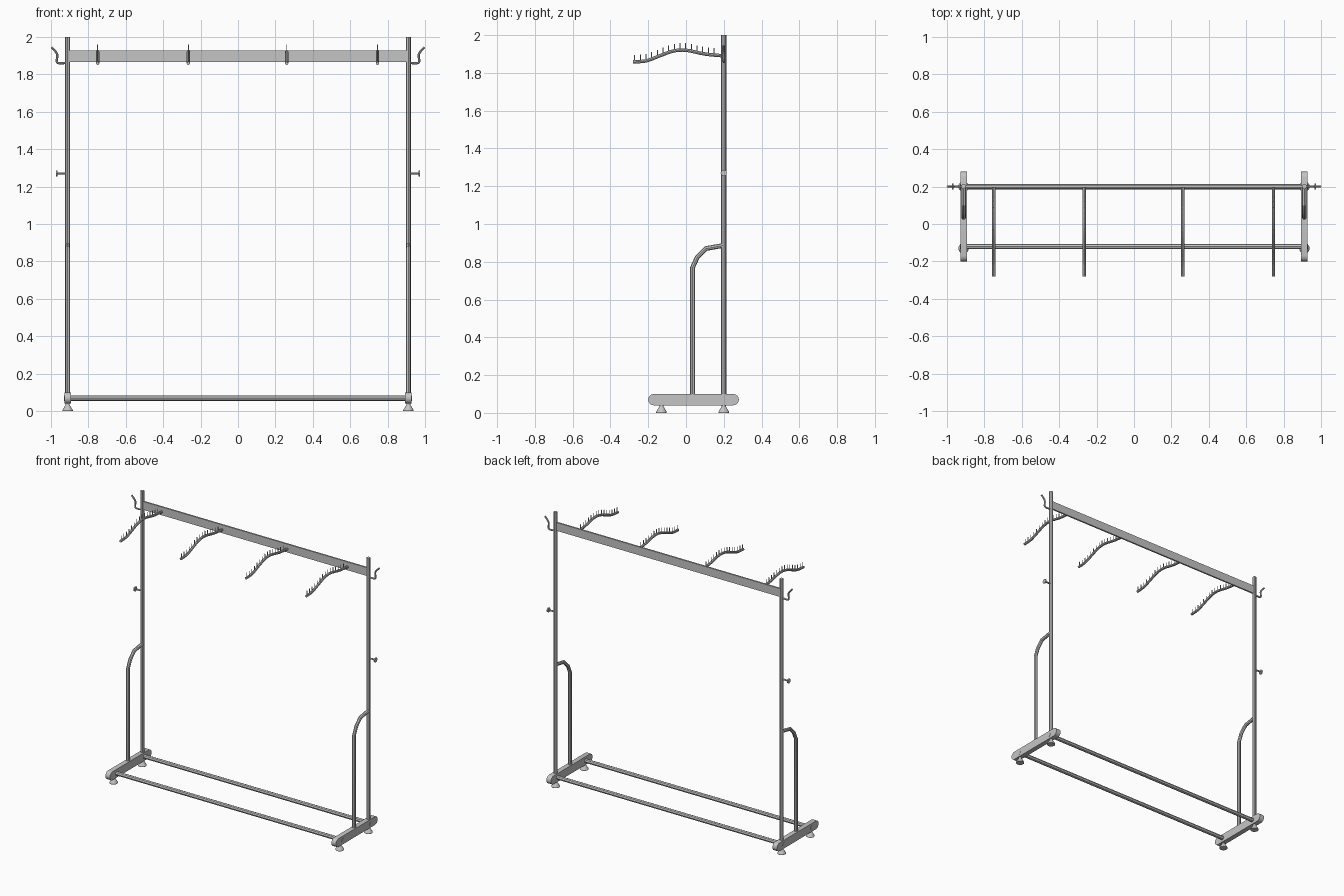
import bpy, bmesh, math
from mathutils import Vector

if "Cube" in bpy.data.objects:
    bpy.data.objects.remove(bpy.data.objects["Cube"], do_unlink=True)

steel = bpy.data.materials.new("steel_grey")
steel.use_nodes = True
GREY = (0.56, 0.56, 0.56, 1)
steel.diffuse_color = GREY
steel.node_tree.nodes["Principled BSDF"].inputs["Base Color"].default_value = GREY

POST_X, POST_Y = 0.91, 0.2


def finish(name, bm):
    bmesh.ops.recalc_face_normals(bm, faces=bm.faces)
    mesh = bpy.data.meshes.new(name)
    bm.to_mesh(mesh)
    bm.free()
    mesh.materials.append(steel)
    obj = bpy.data.objects.new(name, mesh)
    bpy.context.collection.objects.link(obj)
    bpy.ops.object.select_all(action='DESELECT')
    obj.select_set(True)
    bpy.context.view_layer.objects.active = obj
    bpy.ops.object.shade_smooth_by_angle(angle=math.radians(30))
    return obj


def add_rod(bm, a, b, r1, r2=None, sides=8):
    """Cylinder or cone between two points."""
    a, b = Vector(a), Vector(b)
    d = b - a
    mat = d.to_track_quat('Z', 'Y').to_matrix().to_4x4()
    mat.translation = (a + b) / 2
    bmesh.ops.create_cone(bm, cap_ends=True, segments=sides, radius1=r1,
                          radius2=r1 if r2 is None else r2, depth=d.length, matrix=mat)


def add_tube(bm, pts, r, normal, sides=8):
    """Faceted tube along a flat path whose plane has the given normal."""
    pts, n = [Vector(p) for p in pts], Vector(normal)
    rings = []
    for i, p in enumerate(pts):
        before = (p - pts[i - 1]).normalized() if i else (pts[1] - p).normalized()
        after = (pts[i + 1] - p).normalized() if i < len(pts) - 1 else before
        t = (before + after).normalized()
        side = n.cross(t) / max(t.dot(before), 0.5)
        angles = [2 * math.pi * k / sides for k in range(sides)]
        rings.append([bm.verts.new(p + r * (math.cos(a) * n + math.sin(a) * side))
                      for a in angles])
    for low, high in zip(rings, rings[1:]):
        for k in range(sides):
            j = (k + 1) % sides
            bm.faces.new((low[k], low[j], high[j], high[k]))
    bm.faces.new(rings[0])
    bm.faces.new(rings[-1])


def rod(name, a, b, r):
    bm = bmesh.new()
    add_rod(bm, a, b, r)
    return finish(name, bm)


def smooth_path(pts, steps=4):
    """Catmull-Rom curve through the points."""
    pts = [Vector(p) for p in pts]
    ext = [2 * pts[0] - pts[1]] + pts + [2 * pts[-1] - pts[-2]]
    out = []
    for a, b, c, d in zip(ext, ext[1:], ext[2:], ext[3:]):
        for i in range(steps):
            t = i / steps
            out.append(0.5 * (2 * b + (c - a) * t + (2 * a - 5 * b + 4 * c - d) * t ** 2
                              + (3 * b - a - 3 * c + d) * t ** 3))
    return out + [pts[-1]]


for s, label in ((1, "left"), (-1, "right")):
    x = s * POST_X
    rod(label + "_post", (x, POST_Y, 0.09), (x, POST_Y, 2), 0.0135)

    # Foot beam with rounded ends
    bm = bmesh.new()
    outline = []
    for y, start in ((0.25, -90), (-0.17, 90)):
        for k in range(9):
            a = math.radians(start + k * 22.5)
            outline.append((y + 0.03 * math.cos(a), 0.07 + 0.03 * math.sin(a)))
    face = bm.faces.new([bm.verts.new((x - 0.018, y, z)) for y, z in outline])
    new = bmesh.ops.extrude_face_region(bm, geom=[face])["geom"]
    bmesh.ops.translate(bm, vec=(0.036, 0, 0),
                        verts=[v for v in new if isinstance(v, bmesh.types.BMVert)])
    finish(label + "_foot_beam", bm)

    # Levelling pads
    for y, place in ((-0.13, "front"), (POST_Y, "rear")):
        bm = bmesh.new()
        add_rod(bm, (x, y, 0), (x, y, 0.006), 0.028, sides=16)
        add_rod(bm, (x, y, 0.006), (x, y, 0.034), 0.028, 0.011, sides=16)
        add_rod(bm, (x, y, 0.03), (x, y, 0.05), 0.011, sides=16)
        finish(f"{label}_{place}_pad", bm)

    # Bent brace in front of the post
    bm = bmesh.new()
    brace = [(0.035, 0.09), (0.035, 0.77), (0.06, 0.825), (0.105, 0.87), (POST_Y, 0.887)]
    add_tube(bm, [(x, y, z) for y, z in brace], 0.0125, (1, 0, 0))
    finish(label + "_brace", bm)

    # Clamp knob
    bm = bmesh.new()
    add_rod(bm, (x, POST_Y, 1.27), (s * 0.965, POST_Y, 1.27), 0.006)
    add_rod(bm, (s * 0.963, POST_Y, 1.27), (s * 0.971, POST_Y, 1.27), 0.017)
    finish(label + "_knob", bm)

    # Side hook
    bm = bmesh.new()
    hook = [(0.91, 1.862), (0.95, 1.858), (0.968, 1.868), (0.966, 1.908), (0.996, 1.945)]
    add_tube(bm, smooth_path([(s * u, POST_Y, z) for u, z in hook]), 0.006, (0, 1, 0))
    finish(label + "_hook", bm)

# Lower rails
for name, y in (("front_rail", -0.12), ("rear_rail", POST_Y)):
    rod(name, (-0.93, y, 0.07), (0.93, y, 0.07), 0.0145)

# Thin flat top bar
bm = bmesh.new()
bmesh.ops.create_cube(bm, size=1)
bmesh.ops.scale(bm, vec=(2 * POST_X, 0.012, 0.06), verts=bm.verts)
bmesh.ops.translate(bm, vec=(0, POST_Y, 1.896), verts=bm.verts)
finish("top_bar", bm)

# Wavy display arms with upright pins
profile = [(0.2, 1.89), (0.1, 1.9), (0, 1.92), (-0.07, 1.915), (-0.14, 1.89),
           (-0.21, 1.864), (-0.28, 1.858)]
for i, x in enumerate((-0.75, -0.265, 0.26, 0.745)):
    path = smooth_path([(x, y, z) for y, z in profile])
    bm = bmesh.new()
    add_tube(bm, path, 0.009, (1, 0, 0))
    for k in range(15):
        y = -0.272 + 0.03 * k
        a, b = next((p, q) for p, q in zip(path, path[1:]) if q.y <= y <= p.y)
        z = a.lerp(b, (y - a.y) / (b.y - a.y)).z
        add_rod(bm, (x, y, z), (x, y, z + 0.037), 0.0025, sides=6)
    finish(f"display_arm_{i + 1}", bm)
